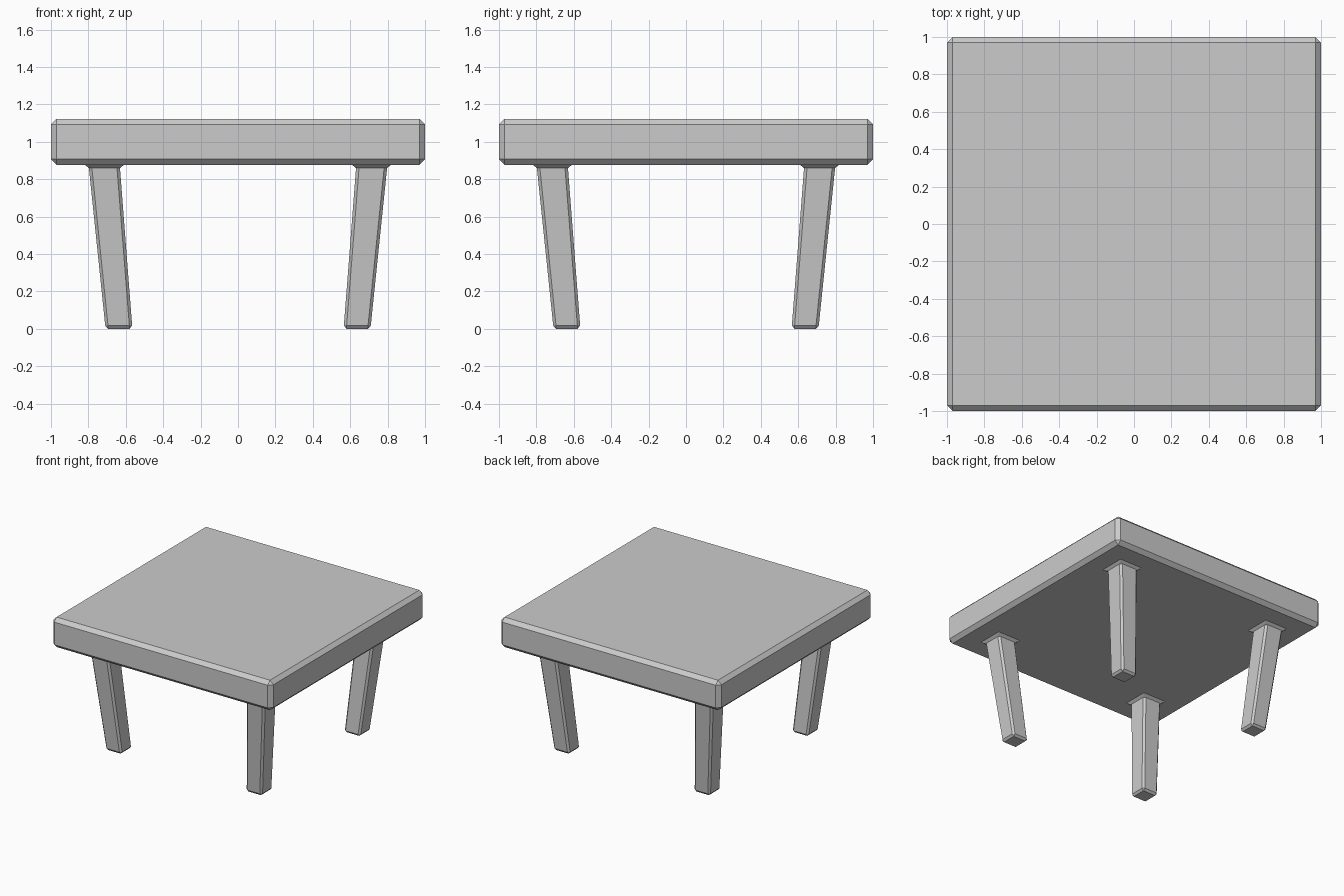
import bpy, bmesh

if "Cube" in bpy.data.objects:
    bpy.data.objects.remove(bpy.data.objects["Cube"])

# Table top: slab with single-segment chamfers
Z0, Z1 = 0.877, 1.123
bm = bmesh.new()
bmesh.ops.create_cube(bm, size=1)
bmesh.ops.scale(bm, vec=(2, 2, Z1 - Z0), verts=bm.verts)
bmesh.ops.translate(bm, vec=(0, 0, (Z0 + Z1) / 2), verts=bm.verts)
bmesh.ops.bevel(bm, geom=bm.edges[:], offset=0.03, segments=1,
                affect='EDGES', profile=0.5)
me = bpy.data.meshes.new("table_top")
bm.to_mesh(me)
bm.free()
bpy.context.collection.objects.link(bpy.data.objects.new("table_top", me))

CORNERS = [(1, 1), (-1, 1), (-1, -1), (1, -1)]


def square(bm, cx, cy, half, z):
    return [bm.verts.new((cx + half * a, cy + half * b, z)) for a, b in CORNERS]


def octagon(bm, cx, cy, half, cut, z):
    """Square with clipped corners, two points per corner in ring order."""
    pts = []
    for a, b in CORNERS:
        pair = [(half * a, (half - cut) * b), ((half - cut) * a, half * b)]
        if a * b < 0:
            pair.reverse()
        pts += pair
    return [bm.verts.new((cx + x, cy + y, z)) for x, y in pts]


def chamfer(bm, sq, octa):
    """Join a square ring to an octagon ring with quads and corner triangles."""
    for i in range(4):
        j = (i + 1) % 4
        bm.faces.new((octa[2 * i], octa[2 * i + 1], sq[i]))
        bm.faces.new((octa[2 * i + 1], octa[2 * j], sq[j], sq[i]))


# Legs: tapered, splayed outward at the top, flared into the slab
def leg(name, sx, sy):
    bm = bmesh.new()
    foot, head = 0.638, 0.714
    base = square(bm, sx * foot, sy * foot, 0.057, 0.0)
    low = octagon(bm, sx * foot, sy * foot, 0.072, 0.015, 0.017)
    high = octagon(bm, sx * head, sy * head, 0.083, 0.016, 0.859)
    collar = square(bm, sx * head, sy * head, 0.104, Z0)
    bm.faces.new(base)
    chamfer(bm, base, low)
    for i in range(8):
        j = (i + 1) % 8
        bm.faces.new((low[i], low[j], high[j], high[i]))
    chamfer(bm, collar, high)
    bm.faces.new(collar)
    bmesh.ops.recalc_face_normals(bm, faces=bm.faces)
    me = bpy.data.meshes.new(name)
    bm.to_mesh(me)
    bm.free()
    bpy.context.collection.objects.link(bpy.data.objects.new(name, me))


for sx, side in ((-1, "left"), (1, "right")):
    for sy, end in ((-1, "front"), (1, "back")):
        leg(f"{end}_{side}_leg", sx, sy)
